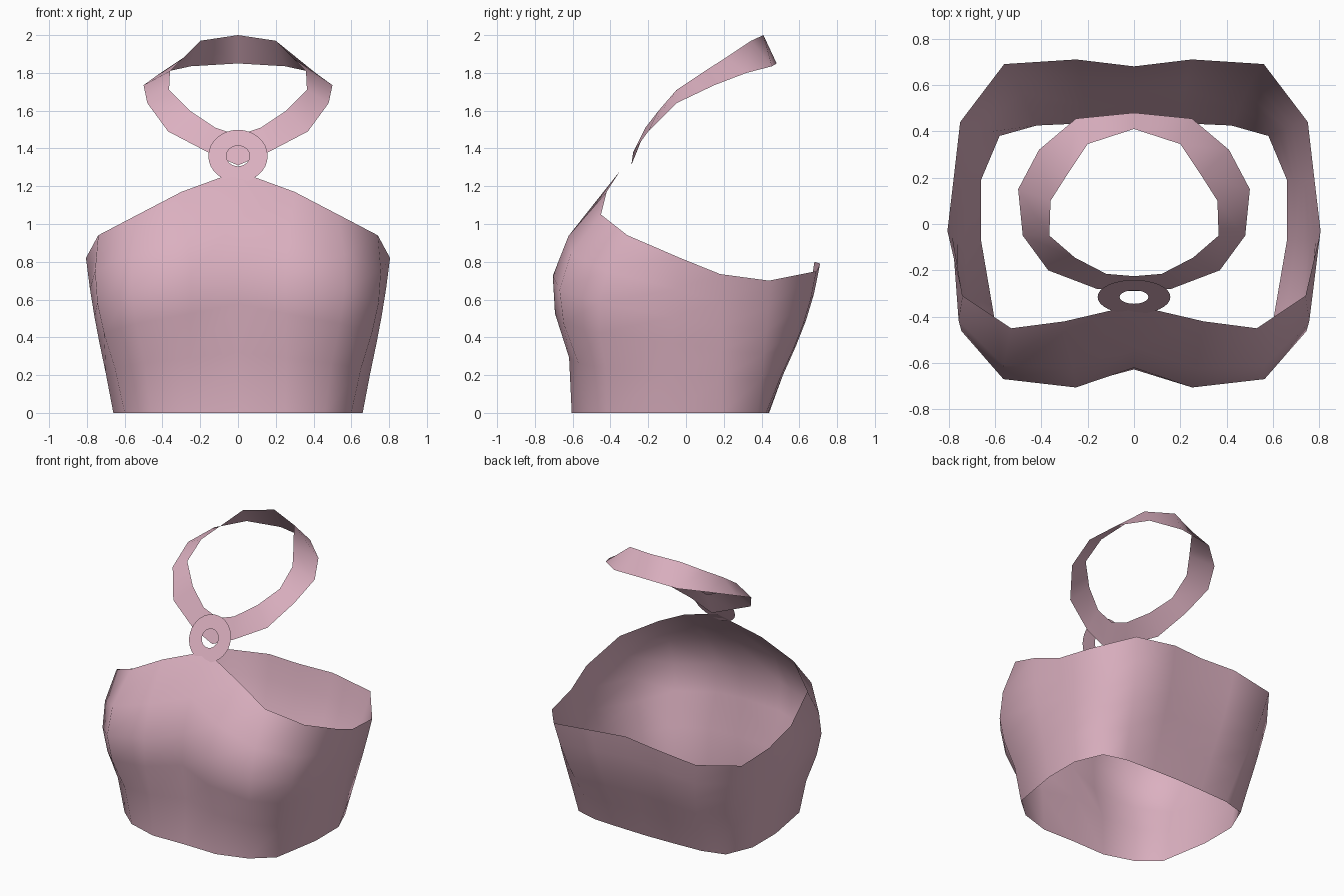
import bpy
from math import cos, sin, tau
from mathutils import Vector, Matrix

cube = bpy.data.objects.get("Cube")
if cube:
    bpy.data.objects.remove(cube, do_unlink=True)

fabric = bpy.data.materials.new("dusty pink fabric")
fabric.use_nodes = True
PINK = (0.71, 0.435, 0.527, 1)
fabric.diffuse_color = PINK
fabric.node_tree.nodes["Principled BSDF"].inputs["Base Color"].default_value = PINK


def full_loop(half):
    """Complete a half outline (centre to centre) by mirroring it across x."""
    points = [Vector(p) for p in half]
    return points + [Vector((-p.x, p.y, p.z)) for p in reversed(points[1:-1])]


def loft(name, loops):
    """Join closed loops of equal length with quads."""
    count = len(loops[0])
    verts = [p for loop in loops for p in loop]
    faces = []
    for row in range(len(loops) - 1):
        for i in range(count):
            j = (i + 1) % count
            low, high = row * count, (row + 1) * count
            faces.append((low + i, low + j, high + j, high + i))
    mesh = bpy.data.meshes.new(name)
    mesh.from_pydata(verts, [], faces)
    mesh.materials.append(fabric)
    for face in mesh.polygons:
        face.use_smooth = True
    mesh.update()
    obj = bpy.data.objects.new(name, mesh)
    bpy.context.collection.objects.link(obj)
    return obj


# Bodice: hem, neckline and outward swell, each from front centre to back centre
hem = [(0, -.6), (.25, -.605), (.46, -.54), (.6, -.42), (.66, -.07),
       (.66, .19), (.58, .38), (.42, .425), (.2, .435), (0, .44)]
neckline = [(0, -.35, 1.28), (.3, -.42, 1.17), (.53, -.45, 1.05), (.74, -.31, .94),
            (.805, -.03, .82), (.78, .18, .735), (.75, .44, .7), (.56, .69, .75),
            (.25, .71, .79), (0, .68, .8)]
swell = [(0, -.175), (-.03, -.215), (.06, -.185), (.058, -.11), (.01, -.02),
         (0, 0), (0, .01), (0, .03), (0, .03), (0, .03)]
# Height fraction of each row, and how much of the swell it takes
rows = [(0, 0), (.25, .28), (.45, .8), (.62, 1), (.8, .77), (1, 0)]

bodice_loops = []
for height, bulge in rows:
    half = []
    for low, high, push in zip(hem, neckline, swell):
        point = Vector((*low, 0)).lerp(Vector(high), height)
        half.append(point + Vector((*push, 0)) * bulge)
    bodice_loops.append(full_loop(half))
loft("bodice", bodice_loops)

# Neck strap: a flat band from the front centre around to the nape
strap_outer = [(0, -.29, 1.31), (.16, -.28, 1.38), (.37, -.2, 1.49), (.48, -.05, 1.64),
               (.5, .15, 1.735), (.41, .32, 1.8), (.25, .455, 1.835), (0, .48, 1.85)]
strap_inner = [(0, -.225, 1.47), (.12, -.215, 1.51), (.255, -.145, 1.6), (.365, -.05, 1.71),
               (.36, .1, 1.81), (.29, .21, 1.88), (.2, .345, 1.97), (0, .41, 2)]
loft("neck_strap", [full_loop(strap_outer), full_loop(strap_inner)])


# Front ring: a flat washer leaning back with the strap
def circle(radius, sides=32):
    return [Vector((radius * cos(tau * i / sides), 0, radius * sin(tau * i / sides)))
            for i in range(sides)]


ring = loft("front_ring", [circle(.157), circle(.062)])
ring.data.transform(Matrix.Translation((0, -.315, 1.36)) @ Matrix.Rotation(-.49, 4, "X"))
